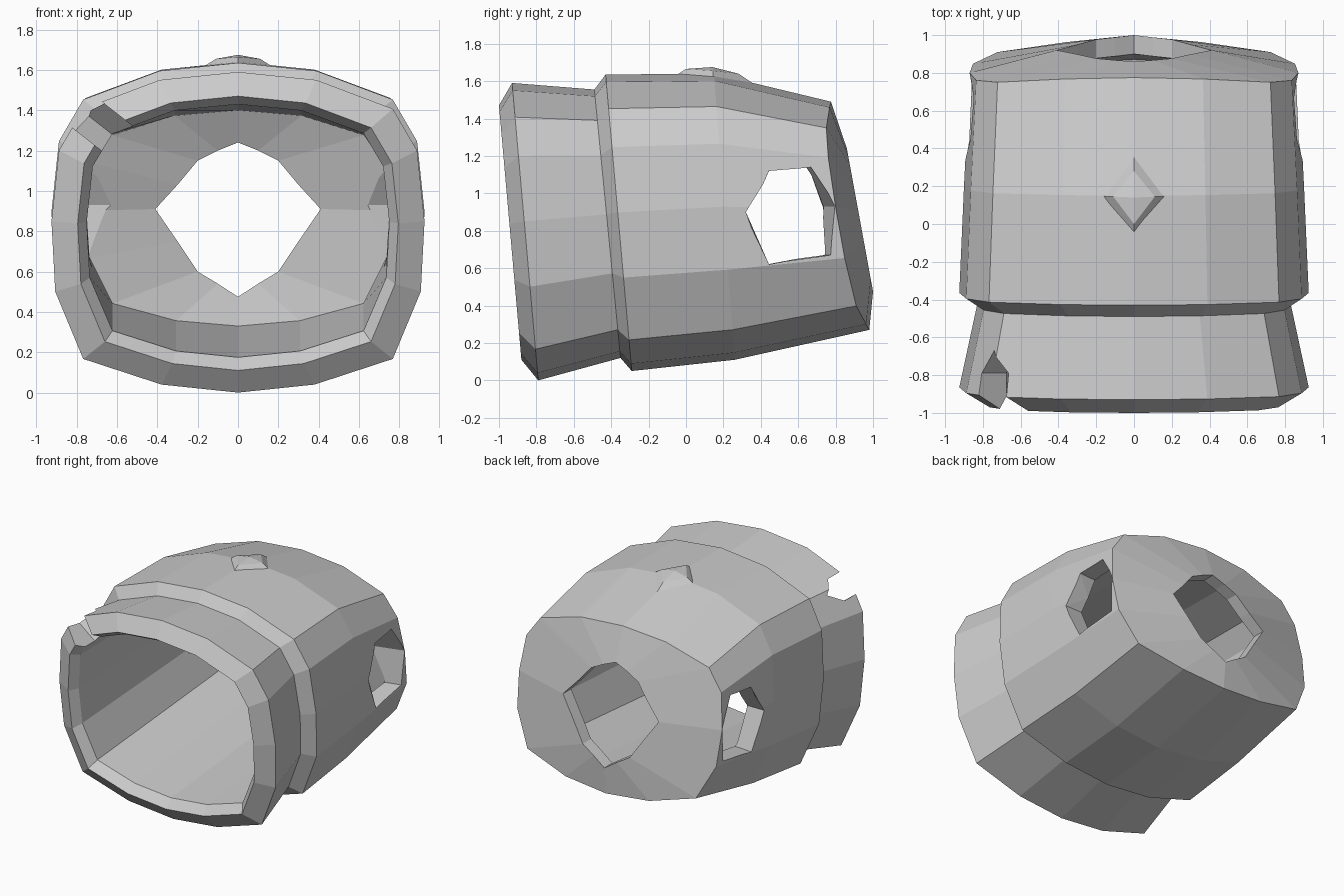
import bpy, bmesh
from mathutils import Vector

cube = bpy.data.objects.get("Cube")
if cube:
    bpy.data.objects.remove(cube)

grey = bpy.data.materials.new("plain grey")
grey.use_nodes = True
grey.diffuse_color = (0.6, 0.6, 0.6, 1)
grey.node_tree.nodes["Principled BSDF"].inputs["Base Color"].default_value = (0.6, 0.6, 0.6, 1)


def make_object(name, bm):
    bmesh.ops.recalc_face_normals(bm, faces=bm.faces)
    mesh = bpy.data.meshes.new(name)
    bm.to_mesh(mesh)
    bm.free()
    mesh.materials.append(grey)
    obj = bpy.data.objects.new(name, mesh)
    bpy.context.collection.objects.link(obj)
    return obj


def loft(bm, a, b):
    for i in range(len(a)):
        j = (i + 1) % len(a)
        bm.faces.new((a[i], a[j], b[j], b[i]))


# Half cross-section from bottom to top: width fraction, height fraction
SECTION = [(0, 0), (.41, .025), (.83, .105), (.98, .315), (1, .535),
           (.96, .755), (.83, .885), (.42, .975), (0, 1)]
# Half outline of the back opening: x, z
OPENING = [(0, .475), (.1, .54), (.2, .6), (.3, .75), (.41, .91),
           (.3, 1.03), (.2, 1.15), (.1, 1.2), (0, 1.24)]


def mirrored(half):
    return half + [(-x, z) for x, z in half[-2:0:-1]]


def body_ring(bm, width, y_top, z_top, y_bottom, z_bottom, bulge=0):
    ring = []
    for u, t in mirrored(SECTION):
        y = y_bottom + (y_top - y_bottom) * t - bulge * u * u
        ring.append(bm.verts.new((u * width, y, z_bottom + (z_top - z_bottom) * t)))
    return ring


def opening_ring(bm, offset):
    return [bm.verts.new((x, .86 + (1.24 - z) * .183 - offset, z))
            for x, z in mirrored(OPENING)]


# Hollow body: outside from front to back, then inside from back to front
bm = bmesh.new()
rings = [body_ring(bm, *r) for r in (
    (.795, -1.0, 1.47, -.88, .11),
    (.925, -.93, 1.59, -.79, 0),
    (.83, -.49, 1.555, -.35, .12),
    (.925, -.43, 1.635, -.29, .05),
    (.9, .15, 1.64, .26, .11),
    (.87, .775, 1.49, .98, .27, .07))]
rings += [opening_ring(bm, 0), opening_ring(bm, .1)]
rings += [body_ring(bm, *r) for r in (
    (.75, .67, 1.4, .87, .33, .06),
    (.75, -.93, 1.43, -.82, .175))]
for k in range(len(rings)):
    loft(bm, rings[k], rings[(k + 1) % len(rings)])
body = make_object("hollow_body", bm)


def cut(cutter):
    cutter.hide_render = True
    cutter.hide_viewport = True
    mod = body.modifiers.new(cutter.name, 'BOOLEAN')
    mod.operation = 'DIFFERENCE'
    mod.solver = 'EXACT'
    mod.object = cutter


# Side openings, tapering inwards
HOLE = [(.32, .9), (.45, 1.12), (.69, 1.14), (.82, .93), (.8, .67), (.45, .62)]
for side, label in ((1, "left"), (-1, "right")):
    bm = bmesh.new()
    loops = []
    for x, squeeze in ((.5, .75), (1.05, 1.05)):
        loops.append([bm.verts.new((side * x, .32 + (y - .32) * squeeze, z))
                      for y, z in HOLE])
    loft(bm, *loops)
    for ring in loops:
        bm.faces.new(ring)
    cut(make_object(label + "_opening_cutter", bm))

# Pointed notch in the front lip on the right upper corner
bm = bmesh.new()
centre = Vector((-.70, 0, 1.34))
out = Vector((-.79, 0, .62))
across = Vector((.62, 0, .79))
NOTCH = [(0, -.67), (.095, -.79), (.095, -1.2), (-.095, -1.2), (-.095, -.79)]
loops = [[bm.verts.new(centre + out * d + across * t + Vector((0, y, 0)))
          for t, y in NOTCH] for d in (-.3, .3)]
loft(bm, *loops)
for ring in loops:
    bm.faces.new(ring)
cut(make_object("lip_notch_cutter", bm))

# Faceted diamond stud on the top
bm = bmesh.new()
levels = [
    [(0, -.07, 1.62), (.18, .145, 1.61), (0, .37, 1.58), (-.18, .145, 1.61)],
    [(0, 0, 1.665), (.11, .145, 1.655), (0, .28, 1.64), (-.11, .145, 1.655)]]
base, top = [[bm.verts.new(p) for p in level] for level in levels]
loft(bm, base, top)
bm.faces.new(base)
peak = bm.verts.new((0, .14, 1.675))
for i in range(4):
    bm.faces.new((top[i], top[(i + 1) % 4], peak))
make_object("top_stud", bm)
